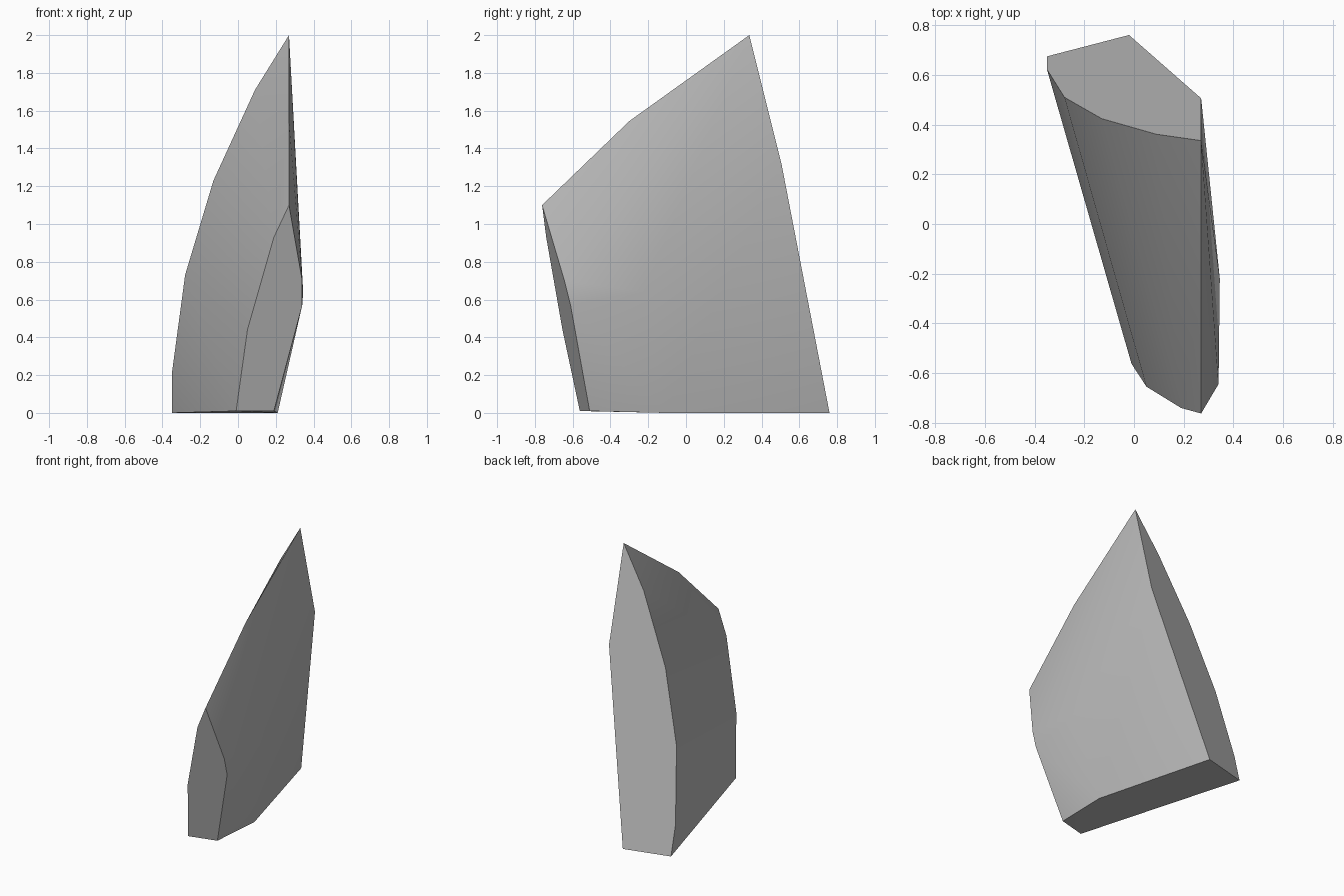
import bpy
import bmesh
import math

cube = bpy.data.objects.get("Cube")
if cube:
    bpy.data.objects.remove(cube, do_unlink=True)

# Stone colour
stone = bpy.data.materials.new("stone grey")
stone.use_nodes = True
grey = (0.5, 0.5, 0.5, 1)
stone.diffuse_color = grey
stone.node_tree.nodes["Principled BSDF"].inputs["Base Color"].default_value = grey


def slanted_cap(profile, offset):
    """Place an (x, z) profile on a leaning plane; both end cuts are parallel."""
    return [(x, offset + 0.26 * x - 0.25 * z, z) for x, z in profile]


# Outlines of the two end cuts
back_profile = [(0.27, 2.0), (0.09, 1.71), (-0.13, 1.23), (-0.28, 0.73),
                (-0.35, 0.21), (-0.35, 0), (-0.02, 0), (0.27, 1.32)]
front_profile = [(0.27, 1.1), (0.19, 0.93), (0.05, 0.44), (-0.01, 0.01),
                 (0.19, 0.01), (0.34, 0.57), (0.34, 0.70)]

# Bulges between the cuts: ridge, right flank and base corner
bulges = [(0.27, -0.30, 1.545), (0.345, -0.22, 0.64), (0.21, -0.11, 0)]

# Wrap the outlines into one solid shard
bm = bmesh.new()
for co in slanted_cap(back_profile, 0.765) + slanted_cap(front_profile, -0.557) + bulges:
    bm.verts.new(co)
hull = bmesh.ops.convex_hull(bm, input=bm.verts)
loose = [v for v in bm.verts if not v.link_faces]
bmesh.ops.delete(bm, geom=loose, context='VERTS')
bmesh.ops.dissolve_limit(bm, angle_limit=math.radians(1), verts=bm.verts, edges=bm.edges)
bmesh.ops.recalc_face_normals(bm, faces=bm.faces)

mesh = bpy.data.meshes.new("rock_shard")
bm.to_mesh(mesh)
bm.free()
mesh.materials.append(stone)
shard = bpy.data.objects.new("rock_shard", mesh)
bpy.context.collection.objects.link(shard)

# Soft facets along the flanks, crisp edges around the cuts
bpy.ops.object.select_all(action='DESELECT')
shard.select_set(True)
bpy.context.view_layer.objects.active = shard
bpy.ops.object.shade_smooth_by_angle(angle=math.radians(35))
